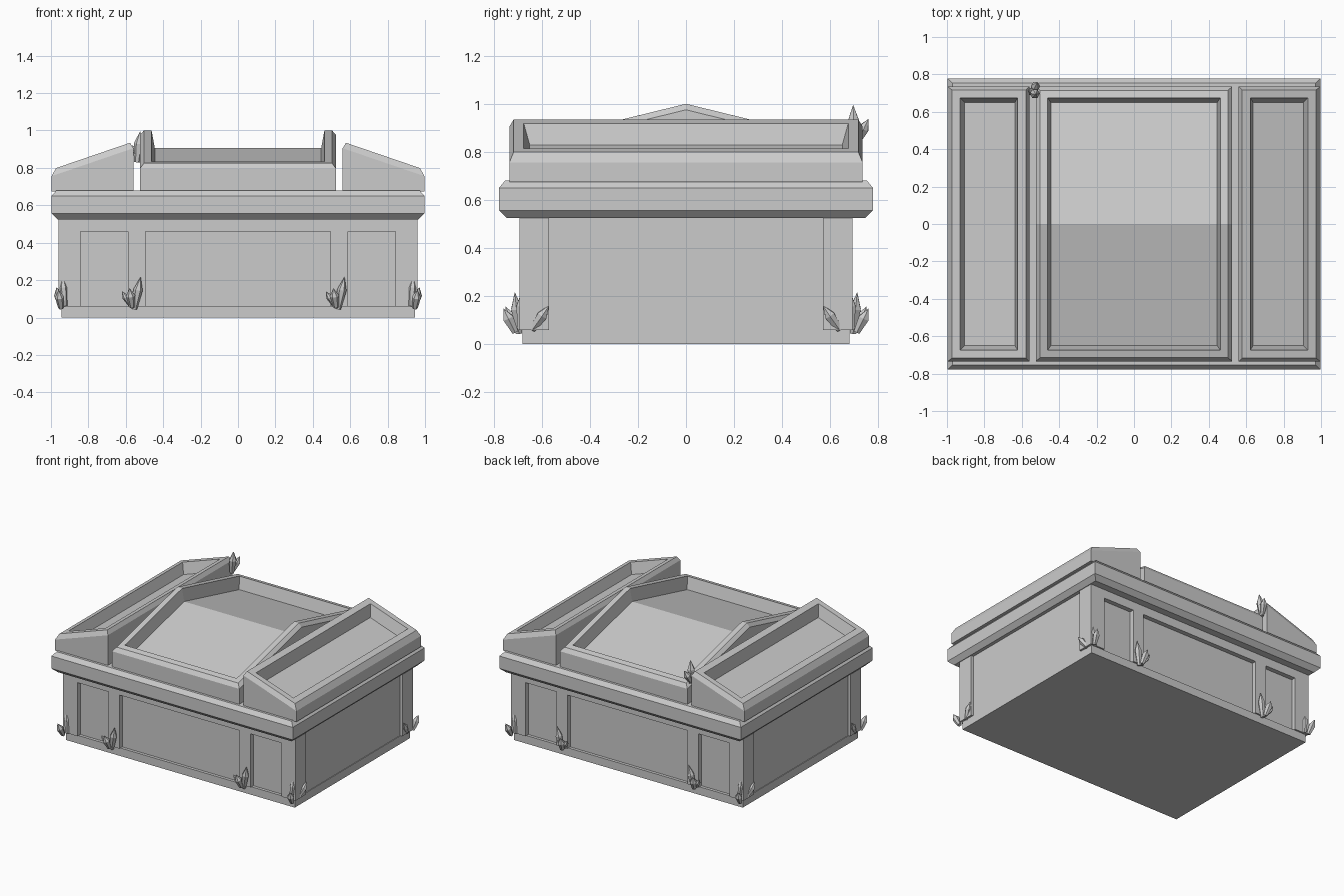
import bpy, bmesh, math
from mathutils import Vector

if "Cube" in bpy.data.objects:
    bpy.data.objects.remove(bpy.data.objects["Cube"])


def finish(name, bm):
    bmesh.ops.recalc_face_normals(bm, faces=bm.faces)
    me = bpy.data.meshes.new(name)
    bm.to_mesh(me)
    bm.free()
    ob = bpy.data.objects.new(name, me)
    bpy.context.collection.objects.link(ob)
    return ob


def loft(bm, rings, cap_top=True):
    """Skin a list of equal-length point rings and cap the ends."""
    vs = [[bm.verts.new(p) for p in r] for r in rings]
    n = len(vs[0])
    for a, b in zip(vs, vs[1:]):
        for i in range(n):
            j = (i + 1) % n
            bm.faces.new((a[i], a[j], b[j], b[i]))
    bm.faces.new(vs[0][::-1])
    if cap_top:
        bm.faces.new(vs[-1])
    return vs


def rect(x0, x1, y, z):
    return [(x0, -y, z), (x1, -y, z), (x1, y, z), (x0, y, z)]


def box(name, x0, x1, y0, y1, z0, z1):
    bm = bmesh.new()
    loft(bm, [[(x0, y0, z), (x1, y0, z), (x1, y1, z), (x0, y1, z)] for z in (z0, z1)])
    return finish(name, bm)


# Base plinth and recessed wall core
box("plinth", -.945, .945, -.68, .68, 0, .06)
box("wall_core", -.94, .94, -.658, .658, .06, .53)

# Corner pillars, wall piers and headers
for sy in (-1, 1):
    ya, yb = sorted((sy * .64, sy * .692))
    for sx in (-1, 1):
        xa, xb = sorted((sx * .842, sx * .96))
        ca, cb = sorted((sy * .57, sy * .692))
        box("corner_pillar", xa, xb, ca, cb, .06, .53)
        xa, xb = sorted((sx * .495, sx * .587))
        box("wall_pier", xa, xb, ya, yb, .06, .46)
    box("wall_header", -.842, .842, ya, yb, .46, .53)

# Chamfered cornice slab
bm = bmesh.new()
loft(bm, [rect(-x, x, y, z) for x, y, z in
          ((.965, .745, .525), (.997, .778, .557), (.997, .778, .65), (.97, .753, .68))])
finish("cornice", bm)

# Sloped side skylight frames, with sunken floor: (x inner, x outer, y, height offset)
for sx in (-1, 1):
    bm = bmesh.new()
    rings = [rect(.56, .997, .735, .675)]
    for x0, x1, y, d in ((.56, .997, .735, -.035), (.577, .973, .717, 0),
                         (.622, .93, .675, 0), (.637, .905, .65, -.085)):
        rings.append([(x, yy, .935 - .342 * (x - .575) + d) for x, yy, _ in rect(x0, x1, y, 0)])
    rings = [[(sx * x, y, z) for x, y, z in r] for r in rings]
    loft(bm, rings)
    finish("side_skylight", bm)

# Gabled central skylight
bm = bmesh.new()
rings = []
for x, y, d in ((.525, .735, None), (.525, .735, -.025), (.503, .715, 0),
                (.462, .675, 0), (.445, .65, -.093)):
    pts = [(-x, -y), (x, -y), (x, 0), (x, y), (-x, y), (-x, 0)]
    rings.append([(px, py, .675 if d is None else 1.0 - .245 * abs(py) + d) for px, py in pts])
top = loft(bm, rings, cap_top=False)[-1]
bm.faces.new((top[0], top[1], top[2], top[5]))
bm.faces.new((top[5], top[2], top[3], top[4]))
finish("central_skylight", bm)


def cluster(name, origin, crystals):
    """Each crystal: base offset, lean direction, length, radius."""
    bm = bmesh.new()
    for off, lean, length, r in crystals:
        q = Vector((0, 0, 1)).rotation_difference(Vector(lean).normalized())
        base = Vector(origin) + Vector(off)
        rings = [[base + q @ Vector((r * k * math.cos(a), r * k * math.sin(a), h * length))
                  for a in (math.tau * i / 6 for i in range(6))]
                 for h, k in ((0, .6), (.6, 1), (1, .03))]
        loft(bm, rings)
    finish(name, bm)


# Crystal clusters at the foot of piers and corners
for sy in (-1, 1):
    for x in (-.555, .535):
        cluster("pier_crystals", (x, sy * .695, .045), [
            ((0, 0, 0), (.2, sy * .1, 1), .175, .025),
            ((-.01, sy * .015, .01), (-.15, sy * .4, 1), .11, .025),
            ((-.02, sy * .01, .02), (-.6, sy * .3, 1), .09, .018)])
    for sx in (-1, 1):
        cluster("corner_crystals", (sx * .945, sy * .69, .05), [
            ((-sx * .02, 0, .01), (sx * .08, -sy * .05, 1), .165, .023),
            ((0, sy * .02, 0), (sx * .15, sy * .5, 1), .11, .025),
            ((0, -sy * .05, .01), (sx * .25, -sy * .7, 1), .125, .024)])

# Crystal cluster on the rear roof gap
cluster("roof_crystals", (-.54, .70, .83), [
    ((0, 0, 0), (.1, -.03, 1), .165, .027),
    ((0, .01, .01), (.25, .5, 1), .11, .025),
    ((.01, 0, .02), (-.5, .2, 1), .08, .02)])
